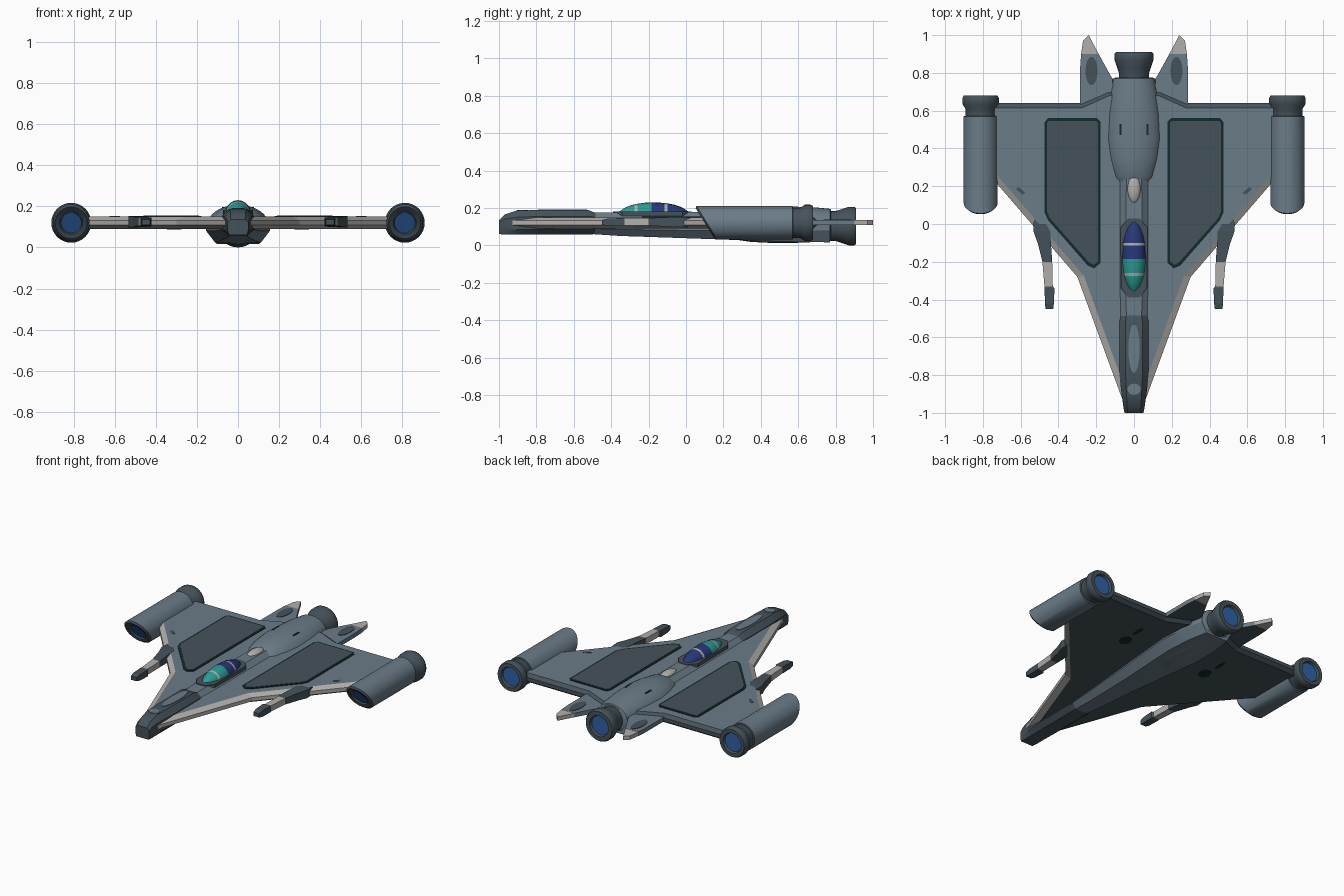
import bpy, bmesh, math


def lin(h):
    c = [int(h[i:i + 2], 16) / 255 for i in (0, 2, 4)]
    return [v / 12.92 if v <= 0.04045 else ((v + 0.055) / 1.055) ** 2.4 for v in c] + [1]


# Palette
MATS = {}
for name, h in dict(mid="6B7C88", dark="45525A", light="B0AFAB", blue="2F62A6",
                    navy="28387A", teal="2A9C94", trim="122A2C").items():
    m = bpy.data.materials.new(name + "_paint")
    m.diffuse_color = lin(h)
    MATS[name] = m


def loft(name, rings, mats, caps=None, mirror=False, smooth=35, rule=None):
    """Skin a list of point rings; one colour per segment and per end cap."""
    segs = [mats] * (len(rings) - 1) if isinstance(mats, str) else mats
    caps = caps or (segs[0], segs[-1])
    names = list(MATS)
    bm = bmesh.new()
    vs = [[bm.verts.new(p) for p in r] for r in rings]
    n = len(rings[0])
    for a, b, mt in zip(vs, vs[1:], segs):
        for i in range(n):
            j = (i + 1) % n
            bm.faces.new((a[i], a[j], b[j], b[i])).material_index = names.index(mt)
    for r, mt in ((vs[0], caps[0]), (vs[-1], caps[1])):
        bm.faces.new(r).material_index = names.index(mt)
    bmesh.ops.recalc_face_normals(bm, faces=bm.faces[:])
    if rule:
        for f in bm.faces:
            c = rule(f)
            if c:
                f.material_index = names.index(c)
    me = bpy.data.meshes.new(name)
    bm.to_mesh(me)
    bm.free()
    for m in MATS.values():
        me.materials.append(m)
    ob = bpy.data.objects.new(name, me)
    bpy.context.collection.objects.link(ob)
    if mirror:
        ob.modifiers.new("mirror", 'MIRROR').use_axis[0] = True
    if smooth:
        bpy.ops.object.select_all(action='DESELECT')
        ob.select_set(True)
        bpy.context.view_layer.objects.active = ob
        bpy.ops.object.shade_smooth_by_angle(angle=math.radians(smooth))
    return ob


def oval(y, rx, rz, cx=0, cz=0.12, slant=0, n=32):
    pts = []
    for i in range(n):
        a = 2 * math.pi * i / n
        dz = rz * math.sin(a)
        pts.append((cx + rx * math.cos(a), y - slant * dz, cz + dz))
    return pts


def octo(y, wt, wm, wb, zt, z1, z2, zb):
    half = [(wt, zt), (wm, z1), (wm, z2), (wb, zb)]
    return [(x, y, z) for x, z in half] + [(-x, y, z) for x, z in half[::-1]]


def plate(name, pts, z0, z1, mat, mirror=False, rule=None):
    return loft(name, [[(x, y, z) for x, y in pts] for z in (z0, z1)],
                mat, mirror=mirror, smooth=0, rule=rule)


def disc(cx, cy, rx, ry, n=16):
    return [(cx + rx * math.cos(2 * math.pi * i / n), cy + ry * math.sin(2 * math.pi * i / n))
            for i in range(n)]


# Delta wing: bevelled slab, light leading edges, dark trailing edge and underside
outer = [(0.05, -0.96), (0.30, -0.28), (0.74, 0.23), (0.74, 0.64), (0.28, 0.64), (0.14, 0.70)]
inner = [(0.015, -0.96), (0.265, -0.275), (0.74, 0.275), (0.74, 0.615), (0.275, 0.615), (0.13, 0.68)]


def both(pts, z):
    return [(x, y, z) for x, y in pts] + [(-x, y, z) for x, y in pts[::-1]]


loft("wing", [both(inner, 0.09), both(outer, 0.108), both(outer, 0.132), both(inner, 0.15)],
     "light", ("dark", "mid"), smooth=0,
     rule=lambda f: "dark" if f.normal.y > 0.2 and abs(f.normal.z) < 0.95 else None)

# Wing panels with dark trim, and small surface marks
plate("panel_trim", [(0.177, 0.54), (0.195, 0.56), (0.455, 0.56), (0.473, 0.54), (0.473, 0.06),
                     (0.455, 0.02), (0.245, -0.22), (0.21, -0.235), (0.177, -0.205)],
      0.148, 0.153, "trim", True)
plate("wing_panel", [(0.19, 0.535), (0.2, 0.546), (0.45, 0.546), (0.46, 0.535), (0.46, 0.063),
                     (0.445, 0.03), (0.237, -0.205), (0.213, -0.217), (0.19, -0.197)],
      0.149, 0.155, "dark", True)
plate("wing_mark", [(0.575, 0.165), (0.59, 0.155), (0.625, 0.185), (0.61, 0.195)],
      0.148, 0.152, "dark", True)
plate("underside_port", disc(0.31, 0.29, 0.035, 0.045), 0.087, 0.091, "trim", True)
plate("underside_slot", disc(0.32, 0.42, 0.012, 0.045), 0.087, 0.091, "trim", True)

# Tail fins with light tips
fin = [(0.10, 0.62), (0.285, 0.62), (0.285, 0.83), (0.28, 0.90), (0.27, 0.97), (0.24, 1.0),
       (0.187, 0.90), (0.115, 0.77)]
fin_body = [fin[i] for i in (0, 1, 2, 3, 6, 7)]
plate("tail_fin", fin_body, 0.108, 0.136, "mid", True,
      rule=lambda f: "dark" if f.normal.z < -0.9 else None)
plate("tail_fin_tip", fin[3:7], 0.109, 0.135, "light", True)
plate("fin_spot_top", disc(0.225, 0.81, 0.032, 0.075), 0.134, 0.139, "dark", True)

# Nose
loft("nose", [octo(-1.0, 0.035, 0.05, 0.045, 0.135, 0.12, 0.085, 0.06),
              octo(-0.97, 0.036, 0.056, 0.045, 0.165, 0.14, 0.085, 0.058),
              octo(-0.90, 0.04, 0.066, 0.045, 0.187, 0.15, 0.085, 0.058),
              octo(-0.79, 0.045, 0.078, 0.045, 0.188, 0.155, 0.085, 0.058),
              octo(-0.52, 0.045, 0.078, 0.045, 0.188, 0.155, 0.085, 0.058),
              octo(-0.48, 0.04, 0.068, 0.04, 0.172, 0.15, 0.085, 0.06)], "dark", smooth=30)
plate("nose_strip", disc(0, -0.66, 0.03, 0.13), 0.185, 0.191, "mid")
plate("nose_spot", disc(0, -0.875, 0.035, 0.03), 0.182, 0.19, "mid")

# Spine, keel and rear hump
loft("spine", [octo(-0.5, 0.04, 0.07, 0.04, 0.174, 0.15, 0.09, 0.07),
               octo(-0.3, 0.045, 0.075, 0.04, 0.178, 0.15, 0.09, 0.07),
               octo(0.3, 0.04, 0.075, 0.04, 0.178, 0.15, 0.09, 0.07)], "mid", smooth=30)
loft("keel", [octo(-0.5, 0.05, 0.072, 0.042, 0.12, 0.10, 0.09, 0.06),
              octo(-0.35, 0.05, 0.085, 0.05, 0.12, 0.10, 0.085, 0.05),
              octo(0.0, 0.08, 0.115, 0.07, 0.12, 0.10, 0.08, 0.038),
              octo(0.45, 0.1, 0.155, 0.11, 0.12, 0.11, 0.08, 0.022),
              octo(0.62, 0.1, 0.145, 0.105, 0.12, 0.11, 0.08, 0.018),
              octo(0.77, 0.08, 0.115, 0.08, 0.12, 0.11, 0.08, 0.016)], "mid", smooth=30)
loft("rear_hump", [oval(y, w, h, cz=0.11) for y, w, h in
                   ((0.225, 0.095, 0.065), (0.25, 0.112, 0.078), (0.35, 0.136, 0.092),
                    (0.45, 0.149, 0.097), (0.58, 0.142, 0.097), (0.70, 0.125, 0.092),
                    (0.77, 0.11, 0.085), (0.775, 0.10, 0.08))], "mid")
plate("hump_slot", [(0.066, 0.47), (0.078, 0.47), (0.078, 0.53), (0.066, 0.53)],
      0.185, 0.196, "trim", True)


def dome(name, y0, y1, w, h, cz, ys, mats):
    c, r = (y0 + y1) / 2, (y1 - y0) / 2
    rings = []
    for y in ys:
        k = max(0.06, 1 - ((y - c) / r) ** 2) ** 0.5
        rings.append(oval(y, w * k, h * k, cz=cz, n=20))
    loft(name, rings, mats)


# Cockpit rim, canopy and light spine cap
plate("cockpit_rim", [(0.03, -0.39), (0.068, -0.34), (0.072, -0.02), (0.03, 0.03),
                      (-0.03, 0.03), (-0.072, -0.02), (-0.068, -0.34), (-0.03, -0.39)],
      0.158, 0.181, "dark")
dome("canopy", -0.36, 0.015, 0.064, 0.066, 0.164,
     (-0.358, -0.35, -0.33, -0.30, -0.275, -0.26, -0.22, -0.185, -0.115, -0.10, -0.06, -0.02, 0.005, 0.013),
     ["teal"] * 4 + ["light"] + ["teal"] * 2 + ["navy", "light"] + ["navy"] * 4)
dome("spine_cap", 0.11, 0.26, 0.036, 0.026, 0.17,
     (0.112, 0.12, 0.14, 0.17, 0.20, 0.23, 0.25, 0.258), "light")

# Wingtip engines: slanted intake, grey barrel, dark flared nozzle, blue glow
profile = [(0.118, 0.05, 1), (0.106, 0.056, 1), (0.10, 0.078, 1), (0.112, 0.09, 1), (0.57, 0.09, 0),
           (0.572, 0.08, 0), (0.61, 0.08, 0), (0.635, 0.097, 0), (0.665, 0.097, 0), (0.68, 0.09, 0),
           (0.68, 0.066, 0), (0.665, 0.06, 0)]
loft("wingtip_engine", [oval(y, r, r, 0.812, 0.12, 0.62 * s) for y, r, s in profile],
     ["dark"] * 3 + ["mid"] + ["dark"] * 7, ("blue", "blue"), mirror=True)

# Central engine nozzle
loft("main_nozzle", [oval(y, r, r, cz=0.103) for y, r in
                     ((0.74, 0.078), (0.80, 0.08), (0.825, 0.088), (0.87, 0.103), (0.90, 0.103),
                      (0.91, 0.096), (0.91, 0.068), (0.895, 0.062))],
     "dark", ("dark", "blue"))


# Wing guns
def box_ring(y, cx, w, z0, z1):
    return [(cx - w, y, z0), (cx + w, y, z0), (cx + w, y, z1), (cx - w, y, z1)]


loft("wing_gun", [box_ring(-0.45, 0.448, 0.02, 0.11, 0.135), box_ring(-0.42, 0.448, 0.024, 0.104, 0.143),
                  box_ring(-0.34, 0.447, 0.026, 0.103, 0.146), box_ring(-0.33, 0.452, 0.022, 0.106, 0.144),
                  box_ring(-0.2, 0.459, 0.026, 0.105, 0.146), box_ring(-0.1, 0.475, 0.035, 0.10, 0.15),
                  box_ring(-0.04, 0.487, 0.045, 0.098, 0.152), box_ring(0.04, 0.51, 0.02, 0.1, 0.148)],
     ["dark", "dark", "dark", "light", "dark", "dark", "dark"], mirror=True, smooth=0)
